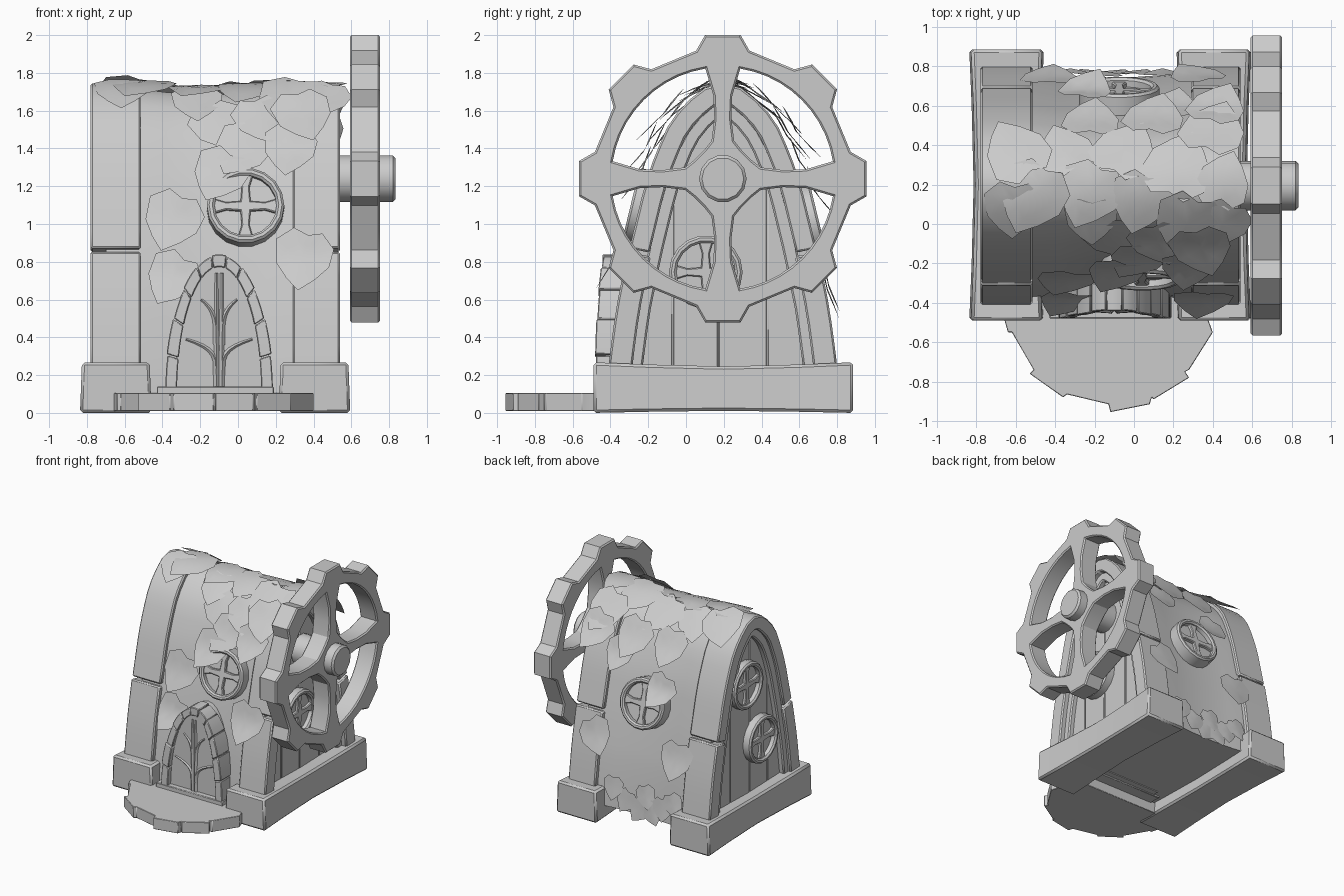
import bpy, bmesh, math, random
from mathutils import Vector, Matrix

random.seed(4)
cube = bpy.data.objects.get("Cube")
if cube:
    bpy.data.objects.remove(cube)

stone = bpy.data.materials.new("plain grey")
stone.use_nodes = True
GREY = (0.6, 0.6, 0.6, 1)
stone.diffuse_color = GREY
stone.node_tree.nodes["Principled BSDF"].inputs["Base Color"].default_value = GREY

MID = 0.195  # y of the ridge
ARCH = [(0, 1.735), (.08, 1.72), (.15, 1.67), (.225, 1.595), (.29, 1.5), (.35, 1.36),
        (.405, 1.2), (.485, .87), (.55, .55), (.59, .25), (.6, .1), (.61, -.3)]


def finish(name, mesh, bevel=0.0):
    ob = bpy.data.objects.new(name, mesh)
    bpy.context.scene.collection.objects.link(ob)
    mesh.materials.clear()
    mesh.materials.append(stone)
    if bevel:
        mod = ob.modifiers.new("bevel", "BEVEL")
        mod.width, mod.segments, mod.limit_method = bevel, 1, "ANGLE"
    bpy.ops.object.select_all(action="DESELECT")
    ob.select_set(True)
    bpy.context.view_layer.objects.active = ob
    bpy.ops.object.shade_smooth_by_angle(angle=math.radians(30))


def from_bm(name, bm, bevel=0.0):
    bmesh.ops.recalc_face_normals(bm, faces=bm.faces)
    mesh = bpy.data.meshes.new(name)
    bm.to_mesh(mesh)
    bm.free()
    finish(name, mesh, bevel)


def loft(name, rings, bevel=0.0):
    """Solid through a row of equal rings."""
    bm = bmesh.new()
    rows = [[bm.verts.new(p) for p in ring] for ring in rings]
    n = len(rows[0])
    for a, b in zip(rows, rows[1:]):
        for i in range(n):
            bm.faces.new((a[i], a[(i + 1) % n], b[(i + 1) % n], b[i]))
    bm.faces.new(rows[0])
    bm.faces.new(rows[-1])
    from_bm(name, bm, bevel)


def from_curve(name, cu, matrix=Matrix()):
    tmp = bpy.data.objects.new("tmp", cu)
    mesh = bpy.data.meshes.new_from_object(tmp)
    bpy.data.objects.remove(tmp)
    mesh.transform(matrix)
    finish(name, mesh)


def flat_shape(name, loops, depth, matrix, bevel=0.008):
    """Outline with holes, extruded around its own plane."""
    cu = bpy.data.curves.new(name, "CURVE")
    cu.dimensions, cu.fill_mode = "2D", "BOTH"
    cu.extrude, cu.bevel_depth, cu.bevel_resolution = depth / 2 - bevel, bevel, 0
    cu.offset = -bevel
    for loop in loops:
        sp = cu.splines.new("POLY")
        sp.points.add(len(loop) - 1)
        for p, (u, v) in zip(sp.points, loop):
            p.co = (u, v, 0, 1)
        sp.use_cyclic_u = True
    from_curve(name, cu, matrix)


def circle(r, n):
    return [(r * math.cos(math.tau * i / n), r * math.sin(math.tau * i / n)) for i in range(n)]


def quarter_turns(points):
    """The four copies of a point list turned by right angles."""
    out = []
    for c, s in ((1, 0), (0, 1), (-1, 0), (0, -1)):
        out.append([(u * c - v * s, u * s + v * c) for u, v in points])
    return out


def along(s):
    """Point (y, z) at signed arc length s from the ridge; negative is the front."""
    left, sign = abs(s), -1 if s < 0 else 1
    for i, (a, b) in enumerate(zip(ARCH, ARCH[1:])):
        a, b = Vector(a), Vector(b)
        d = (b - a).length
        if left <= d or i == len(ARCH) - 2:
            p = a.lerp(b, left / d)
            return Vector((MID + sign * p.x, p.y))
        left -= d


def tangent(s):
    return (along(s + .05) - along(s - .05)).normalized()


def surf(s, off=0.0):
    t = tangent(s)
    return along(s) + Vector((-t.y, t.x)) * off


def pinch(x):
    """How far the wall sinks between the two end arches."""
    return .035 * max(0, 1 - ((x + .115) / .45) ** 2)


def steps(a, b, n):
    return [a + (b - a) * i / n for i in range(n + 1)]


def band(name, s0, s1, n, x0, x1, o0, o1, bevel=0.01):
    rings = []
    for s in steps(s0, s1, n):
        o, i = surf(s, o1), surf(s, o0)
        rings.append([(x0, *o), (x1, *o), (x1, *i), (x0, *i)])
    loft(name, rings, bevel)


# Main vault, slightly waisted
loft("house_body", [[(x, *surf(s, -.015 - pinch(x))) for s in steps(-1.82, 1.82, 36)]
                    for x in (-.7, -.52, -.38, -.25, -.115, .02, .15, .29, .44)])

# End arches, inner trims, planks and plinths
for side, x0, x1, wall, out in (("right", -.78, -.515, -.7, -1), ("left", .29, .54, .44, 1)):
    band(side + "_arch_top", -1.05, 1.05, 22, x0, x1, -.1, .01)
    for end, sg in (("front", -1), ("back", 1)):
        band(side + "_arch_" + end + "_leg", sg * 1.07, sg * 1.7, 5, x0, x1, -.11, .016)
    band(side + "_arch_trim", -1.68, 1.68, 30, *sorted((wall - out * .02, wall + out * .055)), -.165, -.09)
    top = [surf(s, -.14) for s in steps(-1.7, 1.7, 60)]
    edges = [MID - .43, -.07, .17, .43, MID + .43]
    for i, (a, b) in enumerate(zip(edges, edges[1:])):
        cols = steps(a + .003, b - .003, 6)
        roof = [(y, min(top, key=lambda p: abs(p.x - y)).y) for y in cols]
        outline = [(cols[0], .2), (cols[-1], .2)] + roof[::-1]
        loft(f"{side}_plank_{i}", [[(x, *p) for p in outline] for x in (wall - out * .02, wall + out * .012)], .004)
    c, rings = (-.647 if out < 0 else .405), []
    for y, dip in ((-.49, 0), (-.2, .012), (.2, .022), (.6, .012), (.885, 0)):
        w = .19 - dip
        rings.append([(c - w, y, dip / 2), (c + w, y, dip / 2), (c + w - .01, y, .268 - dip), (c - w + .01, y, .268 - dip)])
    loft(side + "_plinth", rings, .015)


# Round windows with a flared cross
def window(name, pos, normal, r=.2):
    z = Vector(normal).normalized()
    x = Vector((0, 0, 1)).cross(z).normalized()
    y = z.cross(x)
    m = Matrix.Translation(pos) @ Matrix((x, y, z)).transposed().to_4x4()
    flat_shape(name + "_frame", [circle(r, 18), circle(r * .8, 18)], .13, m, .012)
    flat_shape(name + "_pane", [circle(r * .85, 18)], .04, m, .002)
    arm = [(r * u, r * v) for u, v in ((.13, -.13), (.5, -.1), (.84, -.2), (.84, .2), (.5, .1))]
    flat_shape(name + "_cross", [sum(quarter_turns(arm), [])], .09, m, .006)


def wall_window(name, x, s):
    t = tangent(s)
    window(name, (x, *surf(s, -.008)), (0, -t.y, t.x), .205)


wall_window("front_window", .04, -.825)
wall_window("back_window", -.075, .91)
window("left_end_window", (.46, .105, .745), (1, 0, 0), .195)
window("right_end_upper_window", (-.715, .265, 1.19), (-1, 0, 0), .195)
window("right_end_lower_window", (-.715, .065, .665), (-1, 0, 0), .195)

# Cog wheel facing +x, with axle
outer = []
for k in range(8):
    for r, deg in ((.692, -11.8), (.767, -7), (.767, 7), (.692, 11.8)):
        a = math.radians(45 * k + deg)
        outer.append((r * math.cos(a), r * math.sin(a)))
hole = [(.59 * math.cos(a), .59 * math.sin(a)) for a in steps(math.radians(9), math.radians(81), 10)]
half = [(.05, .44), (.045, .32), (.06, .2), (.1, .15)]
hole += half + [(.15, .1)] + [(v, u) for u, v in half[-2::-1]]
facing_x = Matrix(((0, 0, 1), (1, 0, 0), (0, 1, 0))).to_4x4()
flat_shape("cog_wheel", [outer] + quarter_turns(hole), .16, Matrix.Translation((.672, MID, 1.24)) @ facing_x, .01)
flat_shape("wheel_axle", [circle(.126, 14)], .4, Matrix.Translation((.635, MID, 1.24)) @ facing_x, .015)

# Doorway: surround, recessed leaf, arch stones, threshold and scrollwork
DX = -.1


def door_pt(a, r):
    return DX + (.285 - r) * math.cos(a), .1 + (.735 - r) * math.sin(a)


def lean(z):
    return .04 * (z / .83) ** 3


for name, inset, y0 in (("door_surround", .012, -.425), ("door_leaf", .05, -.435)):
    arch = [door_pt(a, inset) for a in steps(0, math.pi, 20)]
    loft(name, [[(x, y0, z) for x, z in arch], [(x, -.15, z) for x, z in arch]])
COUNT = 11
for i in range(COUNT):
    a0, a1 = math.pi * i / COUNT + .005, math.pi * (i + 1) / COUNT - .005
    grow = .005 * (i % 2)
    rings = []
    for a in steps(a0, a1, 3):
        o, n = door_pt(a, -grow), door_pt(a, .062)
        front = -.478 - grow + lean(o[1])
        rings.append([(p[0], y, p[1]) for p, y in ((o, front), (o, -.3), (n, -.3), (n, front))])
    loft(f"door_stone_{i}", rings, .005)
loft("door_threshold", [[(x, y, z) for y, z in ((-.48, .09), (-.2, .09), (-.2, .14), (-.48, .14))] for x in (-.43, .19)], .005)


def tube(name, pts, r):
    cu = bpy.data.curves.new(name, "CURVE")
    cu.dimensions, cu.bevel_depth, cu.bevel_resolution = "3D", r, 0
    sp = cu.splines.new("POLY")
    sp.points.add(len(pts) - 1)
    for i, (p, q) in enumerate(zip(sp.points, pts)):
        p.co = (q[0], -.44, q[1], 1)
        p.radius = 1 - .7 * i / len(pts)
    from_curve(name, cu)


for side, sg in (("right", -1), ("left", 1)):
    tube(side + "_door_stem", [(DX + sg * .014, z) for z in (.13, .4, .74)], .016)
    for level, z, w, rise in (("lower", .2, .16, .19), ("upper", .36, .08, .24)):
        tube(f"{side}_{level}_scroll", [(DX + sg * (.015 + w * t * t), z + rise * math.sqrt(t)) for t in steps(0, 1, 6)], .016)

# Rounded front step with a chipped rim
rim = [(-.66, -.3), (-.66, -.48), (-.64, -.55), (-.62, -.55), (-.51, -.74), (-.53, -.76), (-.36, -.88), (-.34, -.865),
       (-.13, -.915), (-.12, -.955), (.08, -.915), (.09, -.88), (.1, -.89), (.28, -.78), (.26, -.75), (.28, -.74),
       (.4, -.55), (.375, -.48), (.375, -.3)]
loft("front_step", [[(x, y, z) for x, y in rim] for z in (.01, .105)], .003)

# Leaves over the roof and walls: x, arc position, size, lift
LEAF = [(0, -.58), (.25, -.36), (.46, -.1), (.5, .22), (.28, .46), (.05, .4), (-.2, .5), (-.47, .28), (-.42, -.12), (-.22, -.38)]
SPOTS = [(-.35, -.9, .32, .05), (-.35, -1.22, .29, .08), (.34, -1.12, .32, .08), (-.1, -.66, .3, .08), (.01, -.52, .3, .06),
         (.27, -.53, .29, .08), (-.1, -.36, .31, .03), (.12, -.34, .3, .05), (.34, -.34, .32, .07), (.45, -.2, .28, .03),
         (-.22, -.2, .28, .03), (.27, -.2, .36, .04), (-.52, -.05, .36, .03), (-.6, .17, .34, .04), (-.35, .2, .3, .03),
         (-.05, .2, .34, .04), (.22, .1, .36, .03), (.4, .3, .34, .06), (.45, .02, .28, .02), (-.23, -.04, .34, .03),
         (.03, -.08, .32, .03), (-.22, .43, .3, .06), (.1, .43, .32, .07), (.42, .45, .3, .09), (-.24, .76, .27, .1),
         (.31, 1.25, .29, .04), (-.43, 1.27, .3, .04), (.2, .58, .26, .06), (-.62, -.12, .3, .02)]
# Ragged fringe at the foot of the back wall
SPOTS += [(x, s, .19, .01) for x, s in ((-.42, 1.64), (-.32, 1.7), (-.22, 1.76), (-.1, 1.77), (.02, 1.72), (.14, 1.64), (-.16, 1.64))]
for i, (cx, cs, size, lift) in enumerate(SPOTS):
    turn = random.uniform(-.6, .6)
    front = -1 if cs < 0 else 1
    bm = bmesh.new()

    def place(u, v):
        a = u * math.cos(turn) - v * math.sin(turn)
        b = u * math.sin(turn) + v * math.cos(turn)
        off = lift - pinch(cx) * .8 + max(0, -b) * lift * 1.4 - abs(u) * .015
        run = -front * b * size
        flat = surf(cs, off) + tangent(cs) * run
        return bm.verts.new((cx + a * size, *surf(cs + run, off).lerp(flat, .4)))

    hub = place(0, 0)
    inner = [place(u * .55, v * .55) for u, v in LEAF]
    tips = [place(u, v) for u, v in LEAF]
    for j in range(len(LEAF)):
        k = (j + 1) % len(LEAF)
        bm.faces.new((hub, inner[j], inner[k]))
        bm.faces.new((inner[j], tips[j], tips[k], inner[k]))
    from_bm(f"ivy_leaf_{i}", bm)
